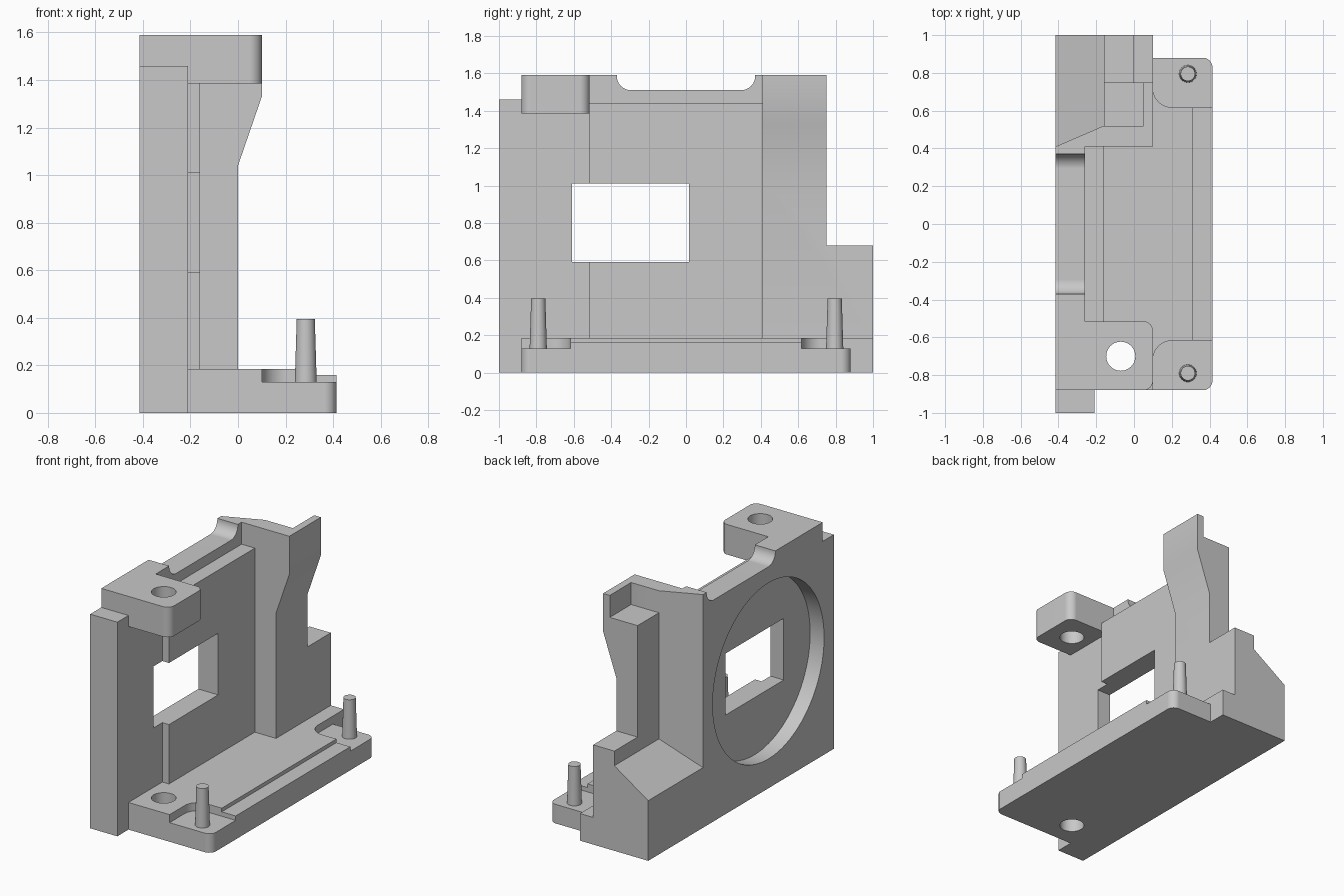
import bpy, bmesh, math
from mathutils import Vector

cube = bpy.data.objects.get("Cube")
if cube:
    bpy.data.objects.remove(cube, do_unlink=True)

COLOUR = (0.58, 0.58, 0.58, 1)
grey = bpy.data.materials.new("plain_grey")
grey.use_nodes = True
grey.diffuse_color = COLOUR
grey.node_tree.nodes["Principled BSDF"].inputs["Base Color"].default_value = COLOUR


def make_object(name, bm):
    bmesh.ops.recalc_face_normals(bm, faces=bm.faces)
    mesh = bpy.data.meshes.new(name)
    bm.to_mesh(mesh)
    bm.free()
    mesh.materials.append(grey)
    obj = bpy.data.objects.new(name, mesh)
    bpy.context.collection.objects.link(obj)
    return obj


def fillet(outline, steps=8):
    """Round every corner given as (a, b, radius)."""
    points = []
    for i, corner in enumerate(outline):
        p = Vector(corner[:2])
        if len(corner) == 2:
            points.append(p)
            continue
        radius = corner[2]
        u = (Vector(outline[i - 1][:2]) - p).normalized()
        v = (Vector(outline[(i + 1) % len(outline)][:2]) - p).normalized()
        half = u.angle(v) / 2
        centre = p + (u + v).normalized() * (radius / math.sin(half))
        start = p + u * (radius / math.tan(half)) - centre
        end = p + v * (radius / math.tan(half)) - centre
        for k in range(steps + 1):
            points.append(centre + start.lerp(end, k / steps).normalized() * radius)
    return points


def prism(name, axis, outline, low, high):
    """Extrude an outline along an axis; its pairs are xy, xz or yz."""
    place = {"x": lambda a, b, h: (h, a, b),
             "y": lambda a, b, h: (a, h, b),
             "z": lambda a, b, h: (a, b, h)}[axis]
    bm = bmesh.new()
    face = bm.faces.new([bm.verts.new(place(a, b, low)) for a, b in fillet(outline)])
    moved = bmesh.ops.extrude_face_region(bm, geom=[face])["geom"]
    bmesh.ops.translate(bm, vec=place(0, 0, high - low),
                        verts=[g for g in moved if isinstance(g, bmesh.types.BMVert)])
    return make_object(name, bm)


def rect(a0, b0, a1, b1):
    return [(a0, b0), (a1, b0), (a1, b1), (a0, b1)]


def disc(a, b, radius, sides):
    return [(a + radius * math.cos(2 * math.pi * i / sides),
             b + radius * math.sin(2 * math.pi * i / sides)) for i in range(sides)]


def combine(target, tool, operation):
    mod = target.modifiers.new(operation, "BOOLEAN")
    mod.operation, mod.object, mod.solver = operation, tool, "EXACT"
    bpy.context.view_layer.objects.active = target
    bpy.ops.object.modifier_apply(modifier=mod.name)
    bpy.data.objects.remove(tool, do_unlink=True)


def finish(obj):
    bpy.ops.object.select_all(action="DESELECT")
    obj.select_set(True)
    bpy.context.view_layer.objects.active = obj
    bpy.ops.object.shade_smooth_by_angle(angle=math.radians(30))
    obj.modifiers.new("flat_sides", "WEIGHTED_NORMAL").keep_sharp = True


# Base plate with rounded outer corners
body = prism("bracket_body", "z",
             [(-.415, -.88), (.415, -.88, .05), (.415, .88, .05), (.10, .88), (.10, 1), (-.415, 1)],
             0, .185)

# Edge ledge and the two lowered pin pads
combine(body, prism("edge_ledge", "z", rect(.31, -.7, .6, .7), .16, .4), "DIFFERENCE")
for side in (-1, 1):
    pad = [(.10, side * 1.2), (.10, side * .618, .1), (.6, side * .618), (.6, side * 1.2)]
    combine(body, prism("pin_pad", "z", pad, .13, .4), "DIFFERENCE")

# Upright wall with its slanted rear end and a front ledge along the top
wall = prism("main_wall", "z", [(-.415, -.515), (-.16, -.515), (-.16, .52), (-.415, .41)], 0, 1.59)
combine(wall, prism("top_ledge", "z", rect(-.26, -.7, 0, .41), 1.44, 1.8), "DIFFERENCE")
combine(body, wall, "UNION")

# Front flange, upper lug, stepped rear block and flared column
parts = [
    prism("front_flange", "z", rect(-.415, -1, -.21, -.515), 0, 1.46),
    prism("upper_lug", "z",
          [(-.415, -.88), (.10, -.88, .05), (.10, -.515, .05), (-.415, -.515)], 1.385, 1.59),
    prism("rear_step", "y",
          [(-.415, 0), (-.415, .41), (-.16, .58), (-.16, .68), (0, .68), (0, 0)], .41, 1),
]
column = prism("column", "y",
               [(-.16, 0), (0, 0), (0, 1.04), (.10, 1.33), (.10, 1.59), (-.16, 1.59)], .41, .75)
combine(column, prism("pocket", "z", rect(-.3, .52, .05, .9), 1.44, 1.8), "DIFFERENCE")
for part in parts + [column]:
    combine(body, part, "UNION")

# Window, round recess, top scoop and screw hole
cutters = [
    prism("round_recess", "x", disc(-.295, .80, .6, 96), -.6, -.31),
    prism("window", "x", rect(-.61, .59, .015, 1.01), -.6, 0),
    prism("top_scoop", "x", [(-.37, 1.8), (-.37, 1.51, .075), (.37, 1.51, .075), (.37, 1.8)], -.6, -.2),
    prism("screw_hole", "z", disc(-.07, -.70, .077, 40), -.2, 1.8),
]
for cutter in cutters:
    combine(body, cutter, "DIFFERENCE")

# Merge coplanar faces left over from joining
bm = bmesh.new()
bm.from_mesh(body.data)
bmesh.ops.remove_doubles(bm, verts=bm.verts, dist=.0002)
bmesh.ops.dissolve_limit(bm, angle_limit=math.radians(.5), verts=bm.verts, edges=bm.edges)
bm.to_mesh(body.data)
bm.free()
finish(body)

# Tapered locating pins
for name, y in (("front_pin", -.79), ("rear_pin", .795)):
    bm = bmesh.new()
    bmesh.ops.create_cone(bm, cap_ends=True, segments=32, radius1=.046, radius2=.038, depth=.265)
    bmesh.ops.translate(bm, verts=bm.verts, vec=(.285, y, .2625))
    finish(make_object(name, bm))
